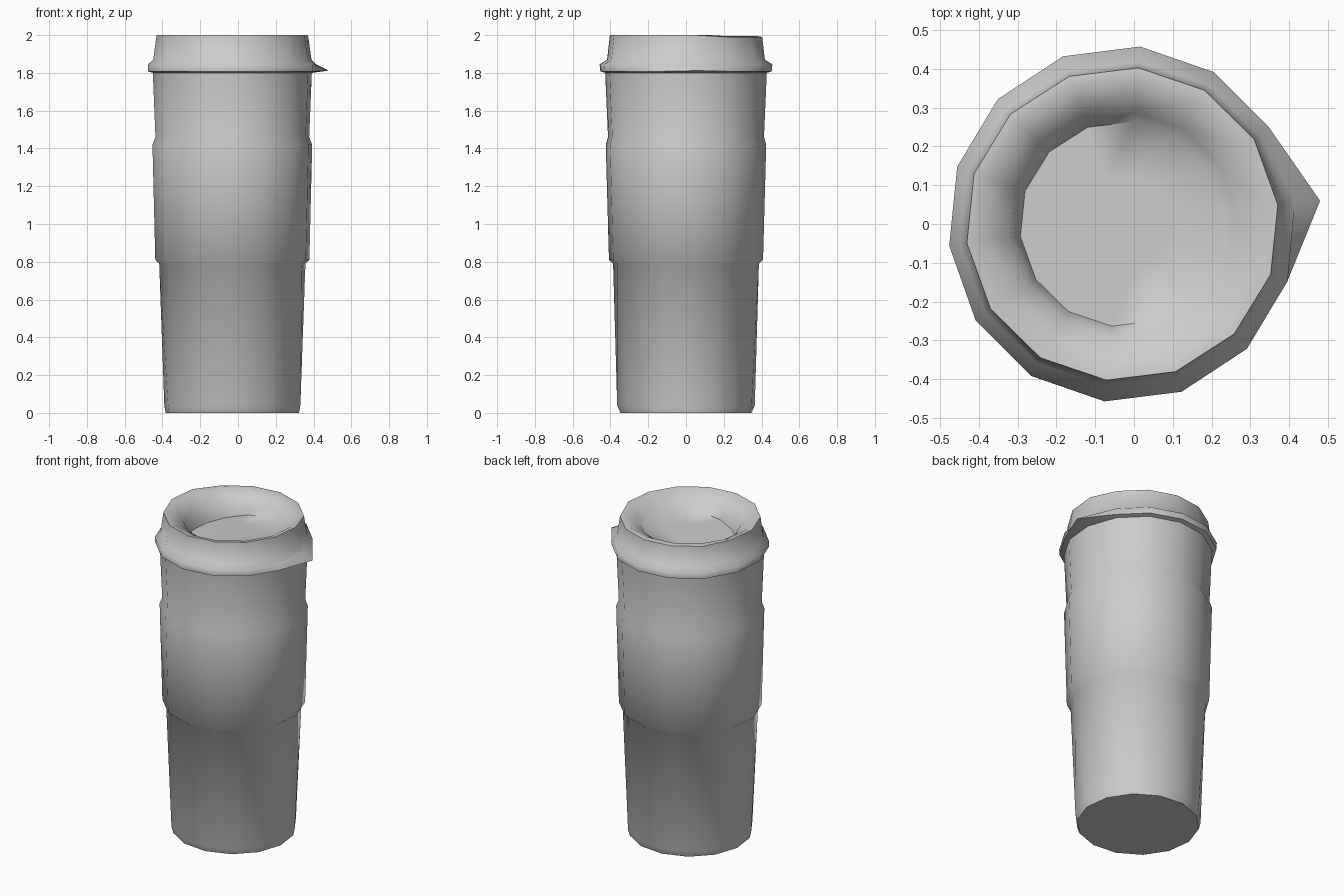
import bpy, bmesh
from math import cos, sin, pi, radians

if "Cube" in bpy.data.objects:
    bpy.data.objects.remove(bpy.data.objects["Cube"])

SIDES = 14
CX = -0.03            # the lid spout pokes out at +x, so the cup axis sits left of centre
PHASE = radians(7)


def make_ring(bm, rx, ry, z, shift=0.0, slope=0.0):
    ring = []
    for i in range(SIDES):
        a = PHASE + 2 * pi * (i + shift) / SIDES
        ring.append(bm.verts.new((CX + rx * cos(a), ry * sin(a), z + slope * cos(a))))
    return ring


def bridge(bm, low, high, staggered=False):
    for i in range(SIDES):
        j = (i + 1) % SIDES
        if staggered:          # low ring is turned by half a side
            bm.faces.new((low[i], high[j], high[i]))
            bm.faces.new((low[i], low[j], high[j]))
        else:
            bm.faces.new((low[i], low[j], high[j], high[i]))


def finish(bm, name):
    bmesh.ops.recalc_face_normals(bm, faces=bm.faces)
    mesh = bpy.data.meshes.new(name)
    bm.to_mesh(mesh)
    bm.free()
    obj = bpy.data.objects.new(name, mesh)
    bpy.context.collection.objects.link(obj)
    bpy.ops.object.select_all(action='DESELECT')
    obj.select_set(True)
    bpy.context.view_layer.objects.active = obj
    bpy.ops.object.shade_smooth_by_angle(angle=radians(62))
    return obj


# Cup body: tapered wall with a raised grip sleeve (rx, ry, z, half-side shift)
body_profile = [
    (0.355, 0.350, 0.00, 0.5),
    (0.362, 0.367, 0.04, 0.5),
    (0.390, 0.388, 0.79, 0.0),
    (0.411, 0.410, 0.81, 0.0),
    (0.426, 0.427, 1.42, 0.0),
    (0.410, 0.415, 1.46, 0.0),
    (0.424, 0.430, 1.80, 0.0),
]
bm = bmesh.new()
rings = [make_ring(bm, rx, ry, z, s) for rx, ry, z, s in body_profile]
for k in range(len(rings) - 1):
    bridge(bm, rings[k], rings[k + 1], body_profile[k][3] != body_profile[k + 1][3])
bm.faces.new(rings[0])
finish(bm, "cup_body")

# Lid: flange, upright collar, dished top with a pit that deepens to the left
lid_profile = [
    (0.424, 0.430, 1.800, 0.0),
    (0.450, 0.456, 1.808, 0.0),
    (0.450, 0.460, 1.845, 0.0),
    (0.422, 0.420, 1.870, 0.0),
    (0.404, 0.405, 1.996, 0.0),
    (0.375, 0.375, 1.996, 0.0),
    (0.290, 0.290, 1.945, 0.0),
    (0.265, 0.265, 1.885, 0.05),
    (0.120, 0.120, 1.885, 0.02),
]
bm = bmesh.new()
rings = [make_ring(bm, rx, ry, z, 0, s) for rx, ry, z, s in lid_profile]
for low, high in zip(rings, rings[1:]):
    bridge(bm, low, high)
bm.faces.new(rings[-1])
# pull tab: one flange corner drawn outwards
rings[1][0].co = (0.48, 0.06, 1.812)
rings[2][0].co = (0.415, 0.055, 1.845)
# top front and back of the collar reach full height
for v in rings[4]:
    v.co.z = 2.0 if v.co.y < 0.2 else 1.99
finish(bm, "lid")
